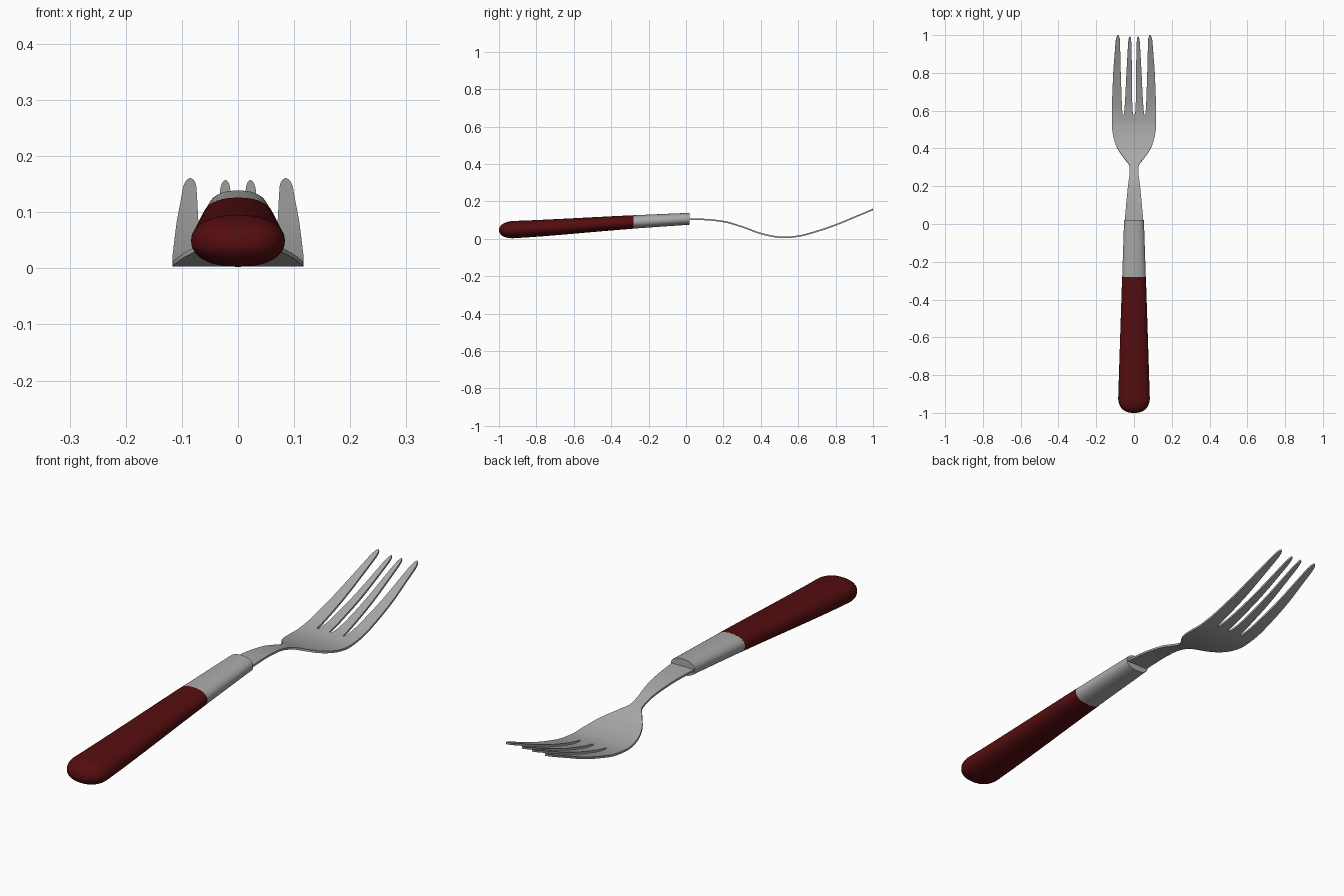
import bpy, bmesh, math

cube = bpy.data.objects.get("Cube")
if cube:
    bpy.data.objects.remove(cube)


def material(name, rgb, rough):
    m = bpy.data.materials.new(name)
    m.use_nodes = True
    m.diffuse_color = (*rgb, 1)
    b = next(n for n in m.node_tree.nodes if n.type == 'BSDF_PRINCIPLED')
    b.inputs["Base Color"].default_value = (*rgb, 1)
    b.inputs["Roughness"].default_value = rough
    return m


steel = material("steel grey", (0.40, 0.40, 0.40), 0.4)
red = material("dark red", (0.09, 0.004, 0.005), 0.5)


def curve(points):
    """Smooth function through (y, value) points, without overshoot."""
    n = len(points)
    d = [(points[i + 1][1] - points[i][1]) / (points[i + 1][0] - points[i][0]) for i in range(n - 1)]
    m = [d[0]] + [2 * a * b / (a + b) if a * b > 0 else 0 for a, b in zip(d, d[1:])] + [d[-1]]

    def f(y):
        i = max([k for k in range(n - 1) if points[k][0] <= y], default=0)
        (y0, a), (y1, b) = points[i], points[i + 1]
        h = y1 - y0
        t = min(max((y - y0) / h, 0), 1)
        return (a * (1 + 2 * t) * (1 - t) ** 2 + m[i] * h * t * (1 - t) ** 2
                + b * t * t * (3 - 2 * t) + m[i + 1] * h * t * t * (t - 1))
    return f


def finish(name, bm, mat, angle):
    bmesh.ops.recalc_face_normals(bm, faces=bm.faces)
    me = bpy.data.meshes.new(name)
    bm.to_mesh(me)
    bm.free()
    me.materials.append(mat)
    ob = bpy.data.objects.new(name, me)
    bpy.context.collection.objects.link(ob)
    bpy.ops.object.select_all(action='DESELECT')
    ob.select_set(True)
    bpy.context.view_layer.objects.active = ob
    bpy.ops.object.shade_smooth_by_angle(angle=math.radians(angle))
    return ob


# Handle and ferrule: oval sections along one tapering axis
axis_z = curve([(-1, 0.046), (-0.9, 0.050), (-0.28, 0.090), (0.02, 0.107)])
half_w = curve([(-1, 0.086), (-0.9, 0.083), (-0.28, 0.063), (0.02, 0.053)])
half_h = curve([(-1, 0.047), (-0.9, 0.046), (-0.28, 0.036), (0.02, 0.032)])
SIDES = 48


def spow(v, p):
    return math.copysign(abs(v) ** p, v)


def oval_loft(name, sections, mat):
    bm = bmesh.new()
    rings = []
    for y, kx, kz in sections:
        ring = []
        for i in range(SIDES):
            a = 2 * math.pi * i / SIDES
            ring.append(bm.verts.new((half_w(y) * kx * spow(math.cos(a), 0.9), y,
                                      axis_z(y) + half_h(y) * kz * spow(math.sin(a), 0.9))))
        rings.append(ring)
    for r, s in zip(rings, rings[1:]):
        for i in range(SIDES):
            j = (i + 1) % SIDES
            bm.faces.new((r[i], r[j], s[j], s[i]))
    bm.faces.new(rings[0])
    bm.faces.new(rings[-1])
    return finish(name, bm, mat, 40)


butt = []
for i in range(1, 13):
    a = math.pi / 2 * i / 12
    butt.append((-0.92 - 0.08 * math.cos(a), math.sin(a) ** 0.8, math.sin(a) ** 0.9))
body = [(-0.92 + 0.64 * i / 8, 1, 1) for i in range(1, 9)]
oval_loft("handle_grip", butt + body, red)
oval_loft("ferrule", [(-0.28 + 0.3 * i / 4, 0.99, 0.99) for i in range(5)], steel)

# Fork head: a thin curved plate that splits into four tines
ROOT = 0.58
plate_z = curve([(0, 0.106), (0.1, 0.103), (0.2, 0.092), (0.3, 0.064), (0.4, 0.028), (0.48, 0.011),
                 (0.53, 0.007), (0.6, 0.014), (0.7, 0.040), (0.8, 0.074), (0.9, 0.115), (1, 0.157)])
plate_w = curve([(0, 0.050), (0.1, 0.042), (0.2, 0.032), (0.28, 0.023), (0.305, 0.024), (0.34, 0.046),
                 (0.38, 0.076), (0.42, 0.097), (0.46, 0.109), (0.51, 0.116), (ROOT, 0.117)])
# Each tine: centre line, half width, tip
outer = (curve([(ROOT, 0.089), (0.65, 0.0905), (0.8, 0.090), (0.9, 0.0875), (1, 0.085)]),
         curve([(ROOT, 0.028), (0.65, 0.0255), (0.8, 0.020), (0.9, 0.015), (1, 0.010)]), 1.0)
inner = (curve([(ROOT, 0.0295), (0.65, 0.0285), (0.8, 0.0255), (0.9, 0.0235), (1, 0.022)]),
         curve([(ROOT, 0.0235), (0.65, 0.019), (0.8, 0.0145), (0.9, 0.011), (1, 0.007)]), 0.992)
TINES = [(outer, -1), (inner, -1), (inner, 1), (outer, 1)]

bm = bmesh.new()


def vert(x, y):
    return bm.verts.new((x, y, plate_z(y)))


def bridge(a, b):
    for i in range(len(a) - 1):
        bm.faces.new((a[i], a[i + 1], b[i + 1], b[i]))


edges = []
for (centre, width, tip), side in TINES:
    c = side * centre(ROOT)
    edges += [c - width(ROOT), c + width(ROOT)]
previous = None
STEPS = 48
for k in range(STEPS + 1):
    y = ROOT * k / STEPS
    row = [vert(e / edges[-1] * plate_w(y), y) for e in edges]
    if previous:
        bridge(previous, row)
    previous = row
for t, ((centre, width, tip), side) in enumerate(TINES):
    last = previous[2 * t:2 * t + 2]
    for k in range(1, 41):
        y = ROOT + (tip - ROOT) * (1 - (1 - k / 40) ** 1.8)
        u = max(0, (y - tip + 0.04) / 0.04)
        w = width(y) * max(0.06, math.sqrt(max(0, 1 - u * u)))
        row = [vert(side * centre(y) - w, y), vert(side * centre(y) + w, y)]
        bridge(last, row)
        last = row
head = finish("fork_head", bm, steel, 40)
solid = head.modifiers.new("thickness", 'SOLIDIFY')
solid.thickness = 0.008
solid.offset = 0
bpy.ops.object.modifier_apply(modifier=solid.name)
bpy.ops.object.shade_smooth_by_angle(angle=math.radians(40))
